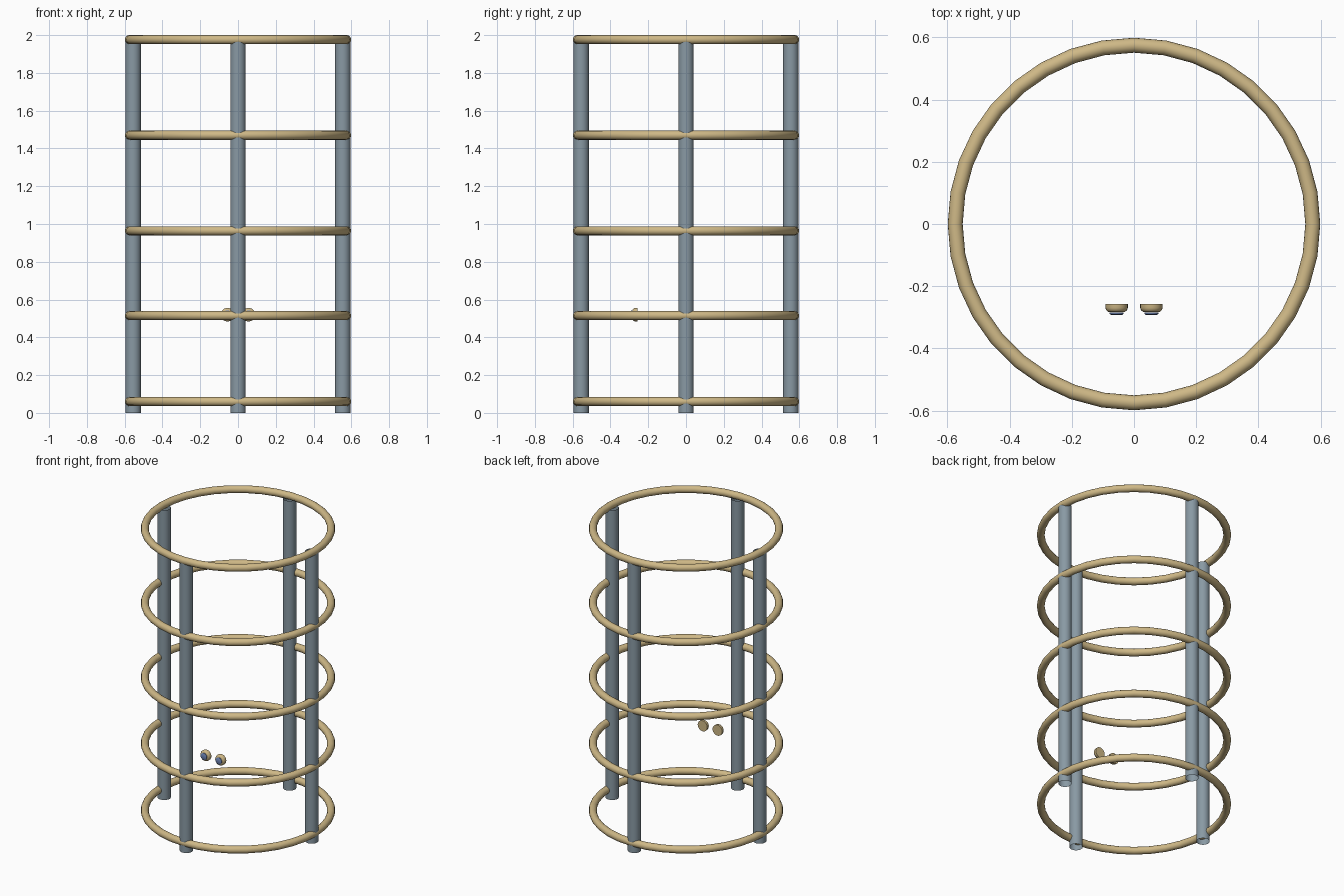
import bpy, bmesh
from math import cos, sin, pi, radians

cube = bpy.data.objects.get("Cube")
if cube:
    bpy.data.objects.remove(cube)


def material(name, rgb):
    m = bpy.data.materials.new(name)
    m.use_nodes = True
    color = (*rgb, 1)
    m.diffuse_color = color
    m.node_tree.nodes["Principled BSDF"].inputs["Base Color"].default_value = color
    return m


GOLD = material("pale gold", (0.62, 0.48, 0.24))
STEEL = material("blue grey steel", (0.25, 0.32, 0.37))
BLUE = material("lens blue", (0.16, 0.24, 0.48))


def finish(obj, name, mat):
    obj.name = name
    obj.data.materials.append(mat)
    bpy.ops.object.shade_smooth_by_angle(angle=radians(40))


def hoop(name, z):
    bpy.ops.mesh.primitive_torus_add(major_radius=0.575, minor_radius=0.024,
                                     major_segments=36, minor_segments=16,
                                     location=(0, 0, z))
    finish(bpy.context.object, name, GOLD)


def post(name, x, y):
    # Open-ended tube
    height = 1.97
    bpy.ops.mesh.primitive_cylinder_add(vertices=24, radius=0.041, depth=height,
                                        end_fill_type='NOTHING',
                                        location=(x, y, height / 2))
    finish(bpy.context.object, name, STEEL)


def turned_disc(name, x, z, profile, mat, sides=24):
    # Revolve (radius, y) points about an axis along y, capping both ends
    bm = bmesh.new()
    loops = [[bm.verts.new((x + r * cos(2 * pi * i / sides), y,
                            z + r * sin(2 * pi * i / sides)))
              for i in range(sides)] for r, y in profile]
    for a, b in zip(loops, loops[1:]):
        for i in range(sides):
            j = (i + 1) % sides
            bm.faces.new((a[i], a[j], b[j], b[i]))
    bm.faces.new(loops[0])
    bm.faces.new(loops[-1])
    bmesh.ops.recalc_face_normals(bm, faces=bm.faces)
    mesh = bpy.data.meshes.new(name)
    bm.to_mesh(mesh)
    bm.free()
    obj = bpy.data.objects.new(name, mesh)
    bpy.context.collection.objects.link(obj)
    bpy.ops.object.select_all(action='DESELECT')
    obj.select_set(True)
    bpy.context.view_layer.objects.active = obj
    finish(obj, name, mat)


# Stacked hoops
for n, z in enumerate((0.06, 0.515, 0.964, 1.47, 1.976), 1):
    hoop(f"hoop_{n}", z)

# Four upright posts
for side, x, y in (("left", 1, 0), ("right", -1, 0), ("front", 0, -1), ("back", 0, 1)):
    post(f"{side}_post", x * 0.555, y * 0.555)

# Pair of small rounded knobs with blue discs in front
for side, s in (("left", 1), ("right", -1)):
    turned_disc(f"{side}_knob", s * 0.056, 0.52,
                [(0.036, -0.257), (0.036, -0.270), (0.033, -0.278), (0.026, -0.283)], GOLD)
    turned_disc(f"{side}_knob_disc", s * 0.056, 0.52,
                [(0.023, -0.285), (0.023, -0.289), (0.018, -0.292)], BLUE)
